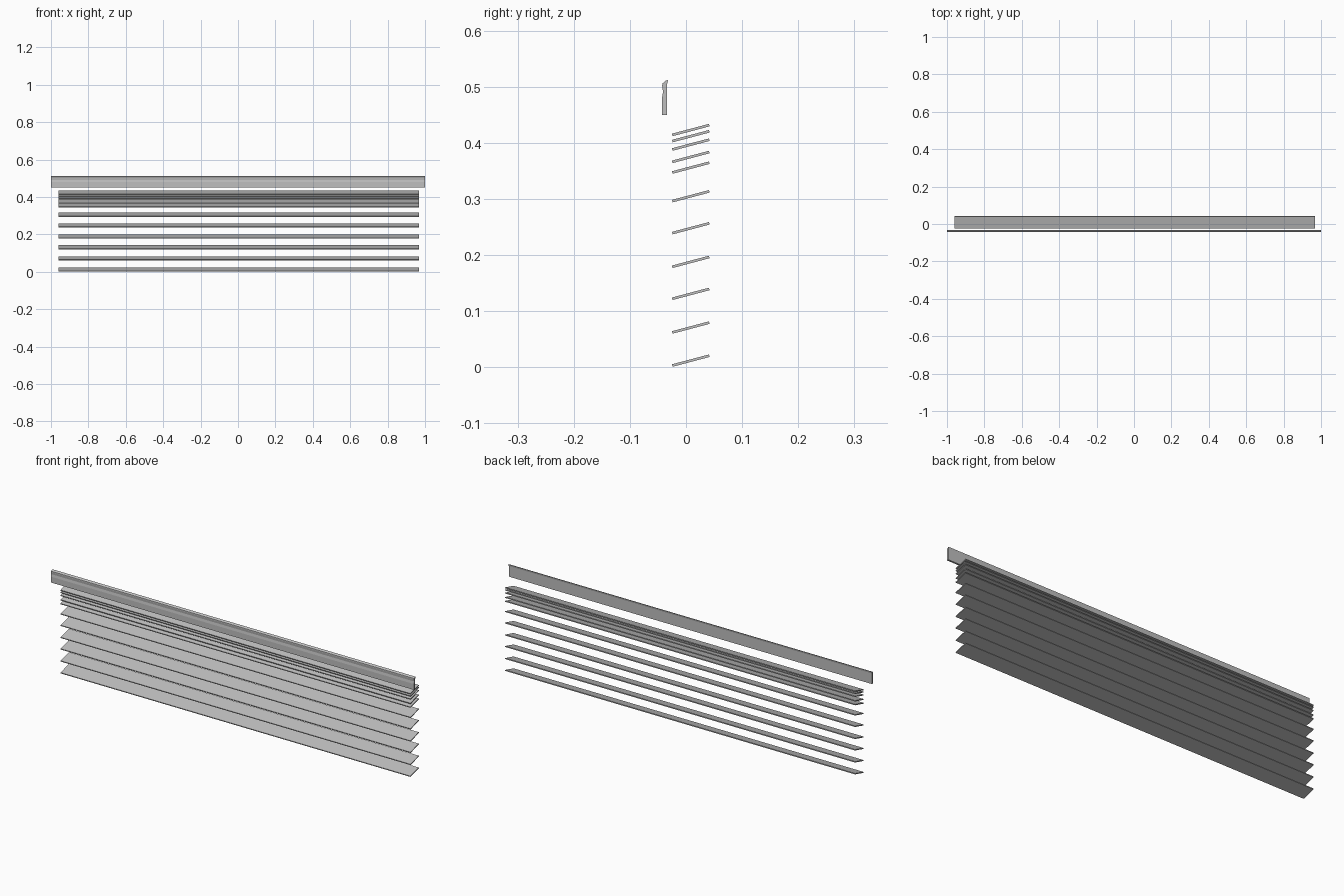
import bpy, bmesh

if "Cube" in bpy.data.objects:
    bpy.data.objects.remove(bpy.data.objects["Cube"])

grey = bpy.data.materials.new("light grey")
grey.diffuse_color = (0.52, 0.52, 0.52, 1)
grey.use_nodes = True
grey.node_tree.nodes["Principled BSDF"].inputs["Base Color"].default_value = grey.diffuse_color


def extrude_x(name, profile, x0, x1):
    """Extrude a closed (y, z) profile along x with capped ends."""
    bm = bmesh.new()
    face = bm.faces.new([bm.verts.new((x0, y, z)) for y, z in profile])
    ext = bmesh.ops.extrude_face_region(bm, geom=[face])
    verts = [v for v in ext["geom"] if isinstance(v, bmesh.types.BMVert)]
    bmesh.ops.translate(bm, verts=verts, vec=(x1 - x0, 0, 0))
    bmesh.ops.recalc_face_normals(bm, faces=bm.faces[:])
    mesh = bpy.data.meshes.new(name)
    bm.to_mesh(mesh)
    bm.free()
    mesh.materials.append(grey)
    obj = bpy.data.objects.new(name, mesh)
    bpy.context.collection.objects.link(obj)
    return obj


# Tilted slats, widely spaced below and bunched together at the top
slat = [(-0.024, 0.0), (0.042, 0.0175), (0.041, 0.022), (-0.025, 0.0045)]
heights = [0.001, 0.060, 0.120, 0.177, 0.237, 0.294,
           0.345, 0.364, 0.386, 0.401, 0.412]
for i, h in enumerate(heights):
    extrude_x(f"slat_{i + 1}", [(y, z + h) for y, z in slat], -0.96, 0.967)

# Valance at the top front: flat back, moulded front
valance = [(-0.034, 0.45), (-0.034, 0.503), (-0.032, 0.512), (-0.036, 0.511),
           (-0.042, 0.506), (-0.0425, 0.502), (-0.041, 0.491),
           (-0.043, 0.479), (-0.043, 0.45)]
extrude_x("valance", valance, -1.0, 1.0)
